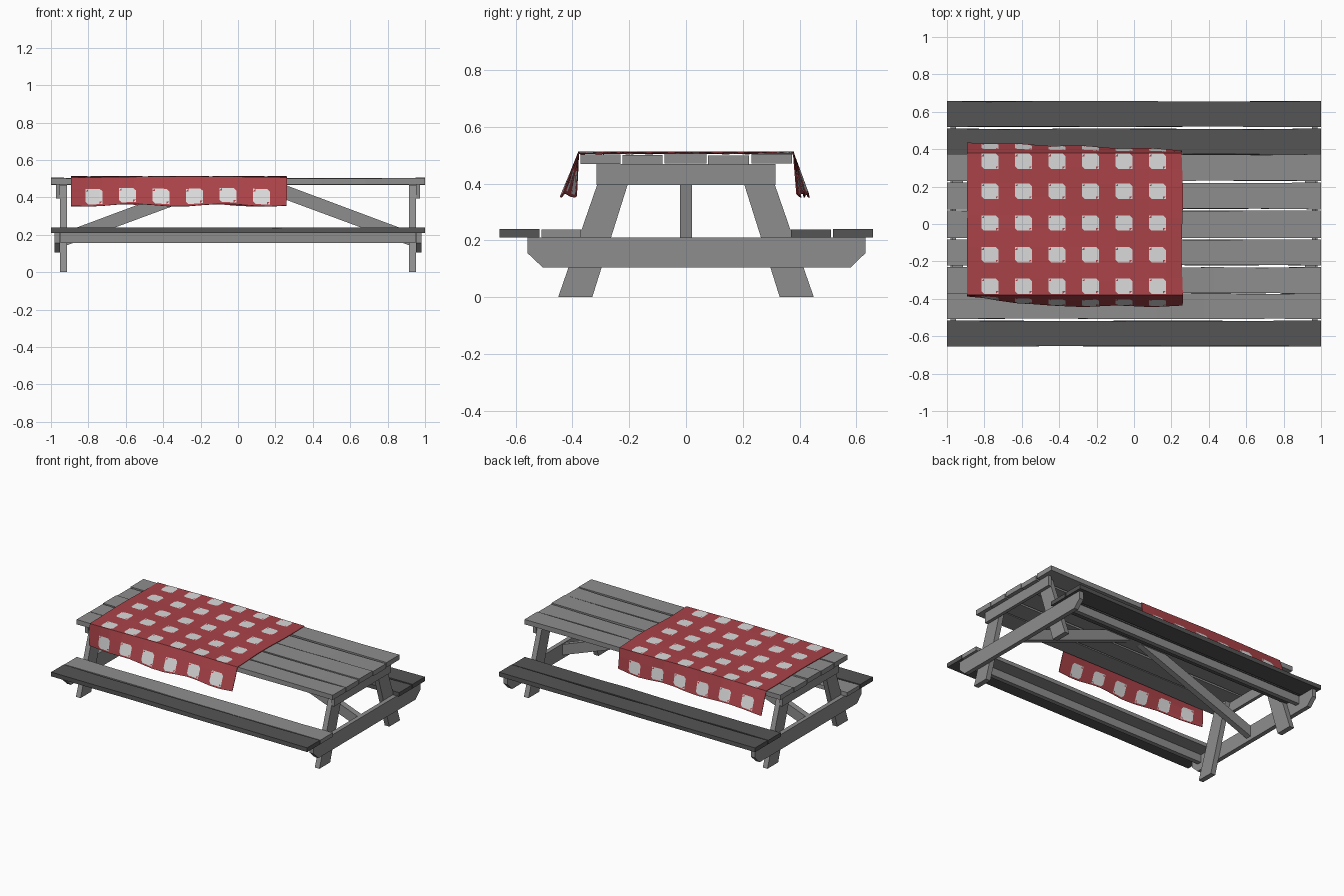
import bpy, bmesh, math, random

if "Cube" in bpy.data.objects:
    bpy.data.objects.remove(bpy.data.objects["Cube"])
random.seed(4)

def material(name, rgb):
    m = bpy.data.materials.new(name)
    m.diffuse_color = (*rgb, 1)
    m.use_nodes = True
    m.node_tree.nodes["Principled BSDF"].inputs["Base Color"].default_value = m.diffuse_color
    return m

WOOD = material("grey wood", (0.27, 0.27, 0.27))
DARK = material("dark grey wood", (0.09, 0.09, 0.09))
RED = material("cloth red", (0.40, 0.055, 0.065))
WHITE = material("cloth white", (0.70, 0.70, 0.70))

def finish(name, bm, *mats):
    bmesh.ops.recalc_face_normals(bm, faces=bm.faces)
    me = bpy.data.meshes.new(name)
    bm.to_mesh(me)
    bm.free()
    ob = bpy.data.objects.new(name, me)
    bpy.context.collection.objects.link(ob)
    for m in mats:
        me.materials.append(m)
    return ob

def prism(name, profile, lo, hi, axis, mat=WOOD):
    """Extrude a 2D profile: (y, z) along x, or (x, z) along y."""
    bm = bmesh.new()
    def at(p, t):
        return (t, p[0], p[1]) if axis == 'X' else (p[0], t, p[1])
    a = [bm.verts.new(at(p, lo)) for p in profile]
    b = [bm.verts.new(at(p, hi)) for p in profile]
    bm.faces.new(a)
    bm.faces.new(b[::-1])
    n = len(a)
    for i in range(n):
        j = (i + 1) % n
        bm.faces.new((a[i], b[i], b[j], a[j]))
    return finish(name, bm, mat)

def plank(name, y0, y1, z0, z1, mat, segments=7):
    """Slightly worn board running along x."""
    bm = bmesh.new()
    rings = []
    for i in range(segments + 1):
        x = -1 + 2 * i / segments
        end = i in (0, segments)
        j = lambda s: 0 if end else random.uniform(0, s)
        if 0 < i < segments:
            x += random.uniform(-0.08, 0.08)
        rings.append([bm.verts.new(c) for c in (
            (x, y0 + j(0.004), z0), (x, y1 - j(0.004), z0),
            (x, y1 - j(0.005), z1 - j(0.003)), (x, y0 + j(0.005), z1 - j(0.003)))])
    for a, b in zip(rings, rings[1:]):
        for k in range(4):
            m = (k + 1) % 4
            bm.faces.new((a[k], b[k], b[m], a[m]))
    bm.faces.new(rings[0])
    bm.faces.new(rings[-1][::-1])
    return finish(name, bm, mat)

# Table top boards
edges = [(-0.372, -0.230), (-0.223, -0.083), (-0.076, 0.072), (0.078, 0.222), (0.230, 0.374)]
for i, (y0, y1) in enumerate(edges):
    dz = (0, -0.002, 0.002, -0.004, 0.001)[i]
    plank(f"table_board_{i+1}", y0, y1, 0.469 + dz, 0.503 + dz, WOOD)

# Bench boards
plank("front_bench_outer_board", -0.656, -0.516, 0.21, 0.240, DARK)
plank("front_bench_inner_board", -0.509, -0.370, 0.21, 0.238, WOOD)
plank("back_bench_inner_board", 0.370, 0.511, 0.21, 0.238, DARK)
plank("back_bench_outer_board", 0.518, 0.658, 0.21, 0.240, DARK)

# Rails under the benches
for s, side in ((-1, "front"), (1, "back")):
    prism(f"{side}_bench_rail", [(s*0.47, 0.155), (s*0.502, 0.155), (s*0.502, 0.21), (s*0.47, 0.21)],
          -0.95, 0.95, 'X')

# End frames: legs, seat beam, top beam, diagonal brace
for sx, end in ((-1, "left"), (1, "right")):
    for sy, side in ((-1, "front"), (1, "back")):
        leg = [(0.450, 0), (0.330, 0), (0.183, 0.467), (0.288, 0.467)]
        prism(f"{end}_{side}_leg", [(sy*y, z) for y, z in leg], sx*0.915, sx*0.951, 'X')
    beam = [(-0.505, 0.105), (0.58, 0.105), (0.632, 0.155), (0.632, 0.21), (-0.558, 0.21), (-0.558, 0.155)]
    prism(f"{end}_seat_beam", beam, sx*0.951, sx*0.982, 'X')
    prism(f"{end}_top_beam", [(-0.315, 0.395), (0.315, 0.395), (0.315, 0.468), (-0.315, 0.468)],
          sx*0.951, sx*0.974, 'X')
    brace = [(0.04, 0.467), (0.25, 0.467), (0.952, 0.205), (0.952, 0.13)]
    prism(f"{end}_brace", [(sx*x, z) for x, z in brace], -0.021, 0.021, 'Y')

# Tablecloth: grid whose cuts follow the checks, draped over both long edges
def cuts(lo, hi, centres, half):
    """Positions and 'is check' flags; each check gets a narrow border step for round corners."""
    c, out = 0.014, [(lo, 0)]
    for m in centres:
        out += [(m - half, 1), (m - half + c, 2), (m + half - c, 1), (m + half, 0)]
    if hi > out[-1][0] + 0.001:
        out.append((hi, 0))
    return out

xs = cuts(-0.892, 0.258, [-0.77 + 0.179 * i for i in range(6)], 0.045)
# v runs along the cloth across the table: |v| > 0.378 hangs down
HANG, FOLD = 0.155, 0.378
vs = cuts(-FOLD - HANG, FOLD + HANG,
          [-0.482, -0.332, -0.165, 0.005, 0.175, 0.335, 0.482], 0.041)
vs = sorted(vs + [(-FOLD, 0), (FOLD, 0)])
bm = bmesh.new()
grid = []
for x, _ in xs:
    t = (x + 0.892) / 1.15
    row = []
    for v, _ in vs:
        z = 0.508 + 0.003 * math.sin(5 * x + 9 * v)
        y = v
        over = abs(v) - FOLD
        if over > 0:
            k = over / HANG
            flare = min(0.06, 0.01 + 0.13 * t) if v < 0 else 0.058 - 0.042 * t
            y = math.copysign(FOLD + flare * k + 0.004 * k * math.sin(17 * x), v)
            z = 0.508 - (0.15 + 0.007 * math.sin(13 * x + v)) * k
        row.append(bm.verts.new((x + 0.004 * math.sin(11 * v) * (x > 0.2), y, z)))
    grid.append(row)
for i in range(len(xs) - 1):
    for j in range(len(vs) - 1):
        a, b, c, d = grid[i][j], grid[i+1][j], grid[i+1][j+1], grid[i][j+1]
        fx, fv = xs[i][1], vs[j][1]
        if fx == 1 and fv == 1:            # rounded check corner: split diagonally
            left, low = xs[i+1][1] == 2, vs[j+1][1] == 2
            if left == low:
                tris = [((a, b, d), not left), ((b, c, d), left)]
            else:
                tris = [((a, b, c), not left), ((a, c, d), left)]
            for tri, white in tris:
                bm.faces.new(tri).material_index = int(white)
        else:
            bm.faces.new((a, b, c, d)).material_index = int(fx > 0 and fv > 0)
cloth = finish("tablecloth", bm, RED, WHITE)
sol = cloth.modifiers.new("thickness", 'SOLIDIFY')
sol.thickness = 0.004
sol.offset = 0
